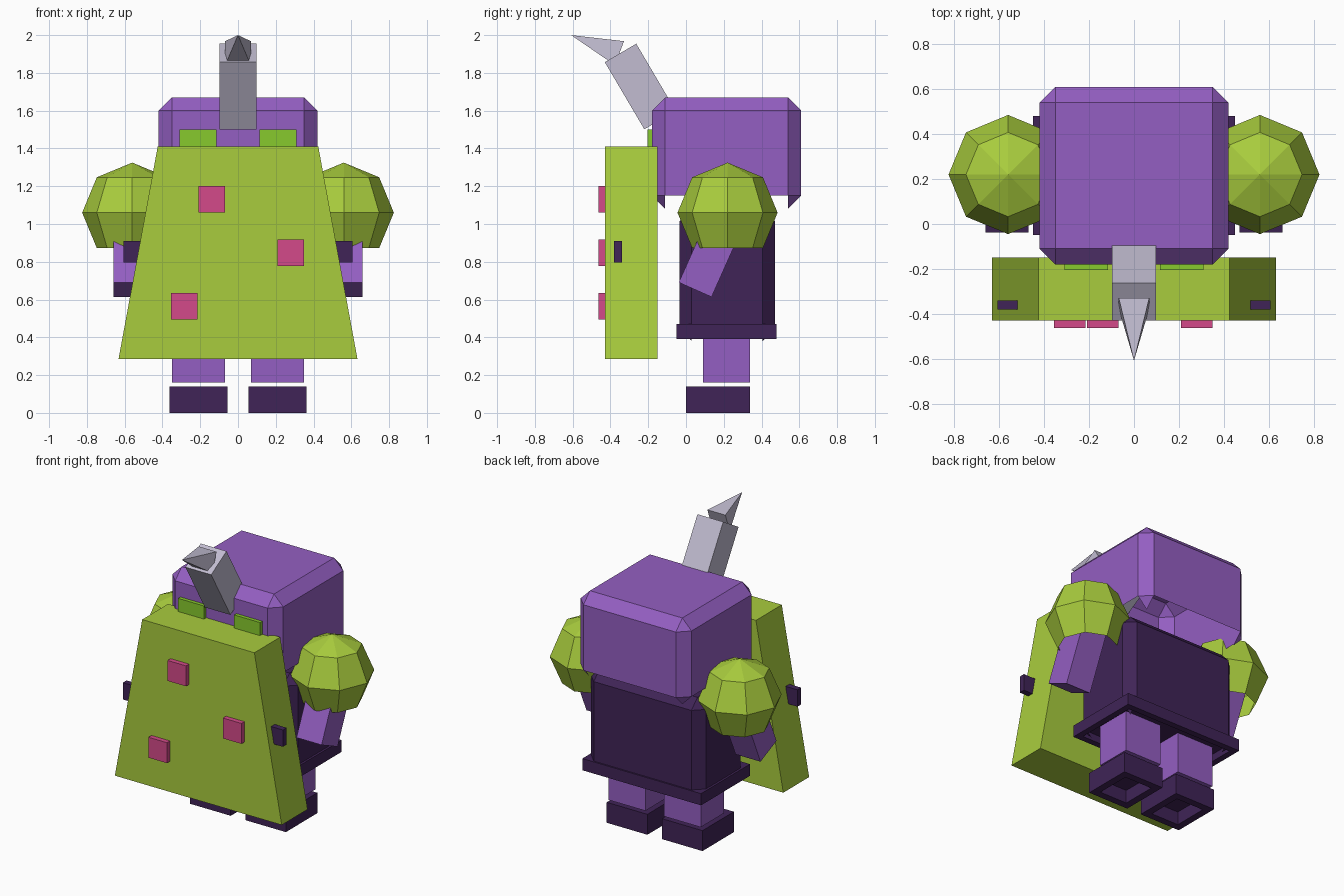
import bpy, bmesh, math
from mathutils import Matrix

cube = bpy.data.objects.get("Cube")
if cube:
    bpy.data.objects.remove(cube, do_unlink=True)


def material(name, *srgb):
    lin = [c / 12.92 if c < 0.04045 else ((c + 0.055) / 1.055) ** 2.4 for c in srgb]
    m = bpy.data.materials.new(name)
    m.use_nodes = True
    m.diffuse_color = (*lin, 1)
    m.node_tree.nodes["Principled BSDF"].inputs["Base Color"].default_value = (*lin, 1)
    return m


LIME = material("lime", 0.66, 0.80, 0.24)
PURPLE = material("purple", 0.58, 0.37, 0.76)
DARK = material("dark_purple", 0.25, 0.14, 0.34)
PINK = material("pink", 0.83, 0.29, 0.54)
GREEN = material("eye_green", 0.53, 0.79, 0.18)
GREY = material("pale_grey", 0.76, 0.74, 0.82)


def finish(bm, name, mat, centre=(0, 0, 0), tilt=0):
    """Place a mesh; a positive tilt leans its top towards the front."""
    me = bpy.data.meshes.new(name)
    bm.to_mesh(me)
    bm.free()
    me.materials.append(mat)
    ob = bpy.data.objects.new(name, me)
    ob.location = centre
    ob.rotation_euler.x = math.radians(tilt)
    bpy.context.collection.objects.link(ob)
    return ob


def box_mesh(size):
    bm = bmesh.new()
    bmesh.ops.create_cube(bm, size=1)
    bmesh.ops.scale(bm, vec=size, verts=bm.verts)
    return bm


def box(name, mat, x, y, z, chamfer=0, recess=None):
    """Box from ranges, optionally chamfered with an open base, or hollowed below."""
    spans = (x, y, z)
    bm = box_mesh([abs(b - a) for a, b in spans])
    if chamfer:
        bmesh.ops.bevel(bm, geom=bm.edges[:], offset=chamfer, segments=1,
                        affect='EDGES', profile=0.5)
        bm.normal_update()
        # the base and its long chamfers are open, the corner tips stay
        base = [f for f in bm.faces if f.normal.z < -0.65]
        bmesh.ops.delete(bm, geom=base, context='FACES')
    if recess:
        bm.normal_update()
        base = [f for f in bm.faces if f.normal.z < -0.9]
        rim, depth = recess
        bmesh.ops.inset_region(bm, faces=base, thickness=rim)
        ext = bmesh.ops.extrude_face_region(bm, geom=base)
        moved = [v for v in ext["geom"] if isinstance(v, bmesh.types.BMVert)]
        bmesh.ops.translate(bm, vec=(0, 0, depth), verts=moved)
        bmesh.ops.delete(bm, geom=base, context='FACES')
    return finish(bm, name, mat, [(a + b) / 2 for a, b in spans])


# Head, torso and hip band
box("head", PURPLE, (-0.42, 0.42), (-0.18, 0.61), (1.08, 1.67), chamfer=0.07)
box("torso", DARK, (-0.435, 0.435), (-0.035, 0.47), (0.38, 1.08), chamfer=0.065)
box("hip_band", DARK, (-0.45, 0.45), (-0.05, 0.48), (0.39, 0.47), recess=(0.06, 0.05))

# Paired parts
for side, s in (("left", 1), ("right", -1)):
    def span(a, b):
        return (s * a, s * b)

    box(side + "_eye", GREEN, span(0.115, 0.31), (-0.205, -0.17), (1.31, 1.5))
    box(side + "_leg", PURPLE, span(0.07, 0.35), (0.09, 0.34), (0.16, 0.46))
    box(side + "_foot", DARK, span(0.055, 0.363), (0, 0.34), (0, 0.14), recess=(0.07, 0.09))
    box(side + "_shield_peg", DARK, span(0.44, 0.607), (-0.38, -0.34), (0.795, 0.91))

    # Upper arm, swung back from the hand end
    finish(box_mesh((0.19, 0.19, 0.4)), side + "_arm", PURPLE, (s * 0.565, 0.13, 0.835), -24)

    # Eight-sided shoulder ball with an open base
    bm = bmesh.new()
    bmesh.ops.create_uvsphere(bm, u_segments=8, v_segments=4, radius=0.265)
    tip = [v for v in bm.verts if v.co.z < -0.25]
    bmesh.ops.delete(bm, geom=tip, context='VERTS')
    finish(bm, side + "_shoulder", LIME, (s * 0.56, 0.22, 1.06))

# Tapered shield slab
bm = box_mesh((1.265, 0.28, 1.125))
bmesh.ops.scale(bm, vec=(0.672, 1, 1), verts=[v for v in bm.verts if v.co.z > 0])
finish(bm, "shield", LIME, (0, -0.29, 0.8475))

# Square studs on the shield
for i, (x, z) in enumerate(((-0.14, 1.13), (0.28, 0.848), (-0.285, 0.565))):
    box(f"shield_stud_{i + 1}", PINK, (x - 0.07, x + 0.07), (-0.463, -0.42), (z - 0.07, z + 0.07))

# Horn: a leaning shaft and a four-sided point
finish(box_mesh((0.195, 0.193, 0.412)), "horn_shaft", GREY, (0, -0.242, 1.728), 30.5)
bm = bmesh.new()
bmesh.ops.create_cone(bm, cap_ends=True, segments=4, radius1=0.068 * math.sqrt(2), radius2=0,
                      depth=0.273, matrix=Matrix.Rotation(math.pi / 4, 4, 'Z'))
bmesh.ops.remove_doubles(bm, verts=bm.verts, dist=0.001)
finish(bm, "horn_point", GREY, (0, -0.48, 1.952), 69.5)
